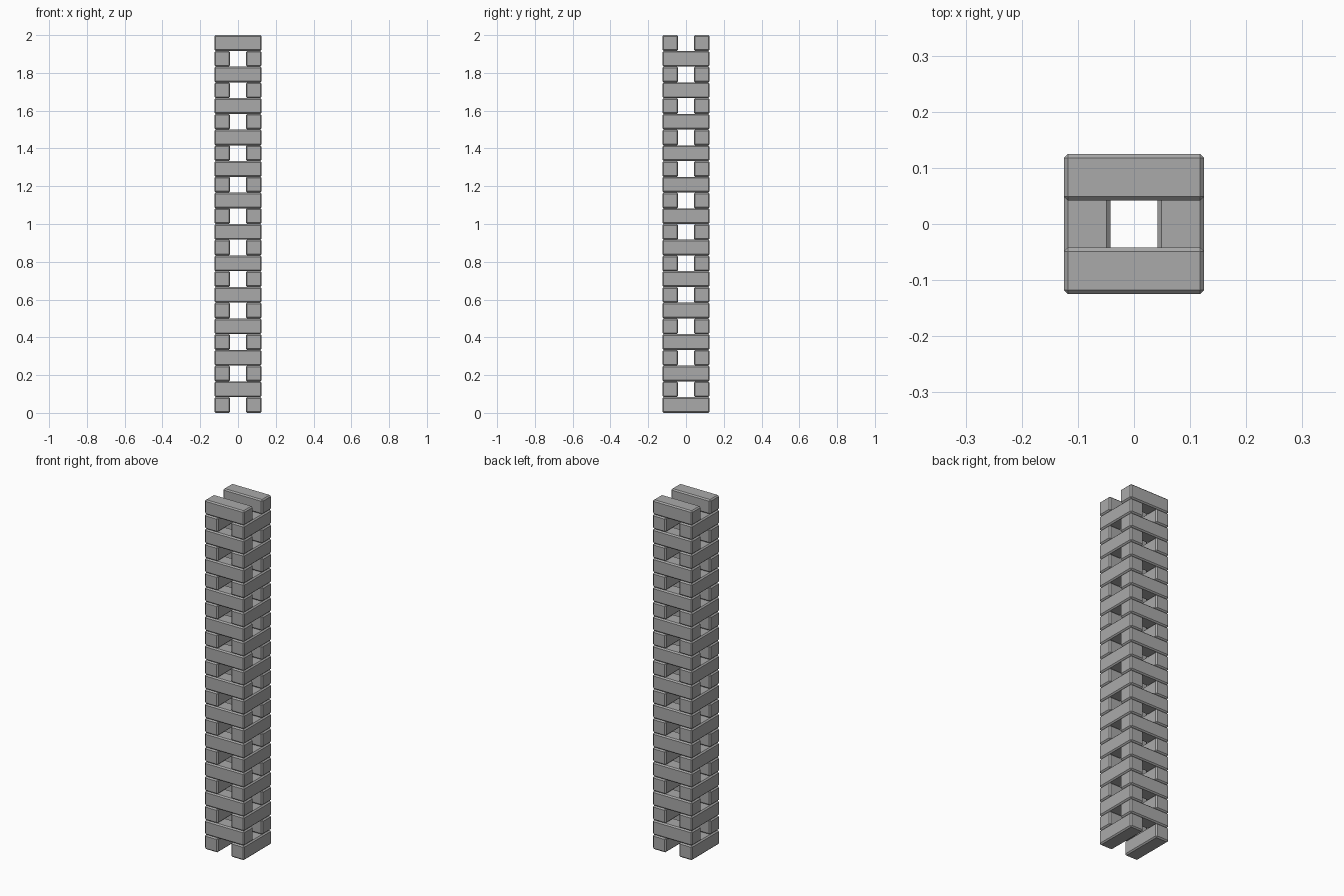
import bpy

# Remove the default cube
cube = bpy.data.objects.get("Cube")
if cube:
    bpy.data.objects.remove(cube, do_unlink=True)

LAYERS = 24
UNIT = 2 / LAYERS      # block thickness; blocks are three units long
CHAMFER = 0.007

grey = bpy.data.materials.new("stone_grey")
grey.use_nodes = True
color = (0.4, 0.4, 0.4, 1)
grey.diffuse_color = color
grey.node_tree.nodes["Principled BSDF"].inputs["Base Color"].default_value = color


def block(name, location, size):
    """A rectangular beam with chamfered edges."""
    bpy.ops.mesh.primitive_cube_add(size=1, location=location)
    obj = bpy.context.object
    obj.name = name
    obj.scale = size
    bpy.ops.object.transform_apply(location=False, rotation=False, scale=True)
    obj.data.materials.append(grey)
    bevel = obj.modifiers.new("chamfer", 'BEVEL')
    bevel.width = CHAMFER
    bevel.segments = 1
    return obj


# Pairs of beams, turning a quarter with every layer
for i in range(LAYERS):
    z = (i + 0.5) * UNIT
    for side in (-1, 1):
        if i % 2 == 0:
            name = f"{'left' if side > 0 else 'right'}_beam_{i + 1}"
            block(name, (side * UNIT, 0, z), (UNIT, 3 * UNIT, UNIT))
        else:
            name = f"{'back' if side > 0 else 'front'}_beam_{i + 1}"
            block(name, (0, side * UNIT, z), (3 * UNIT, UNIT, UNIT))
